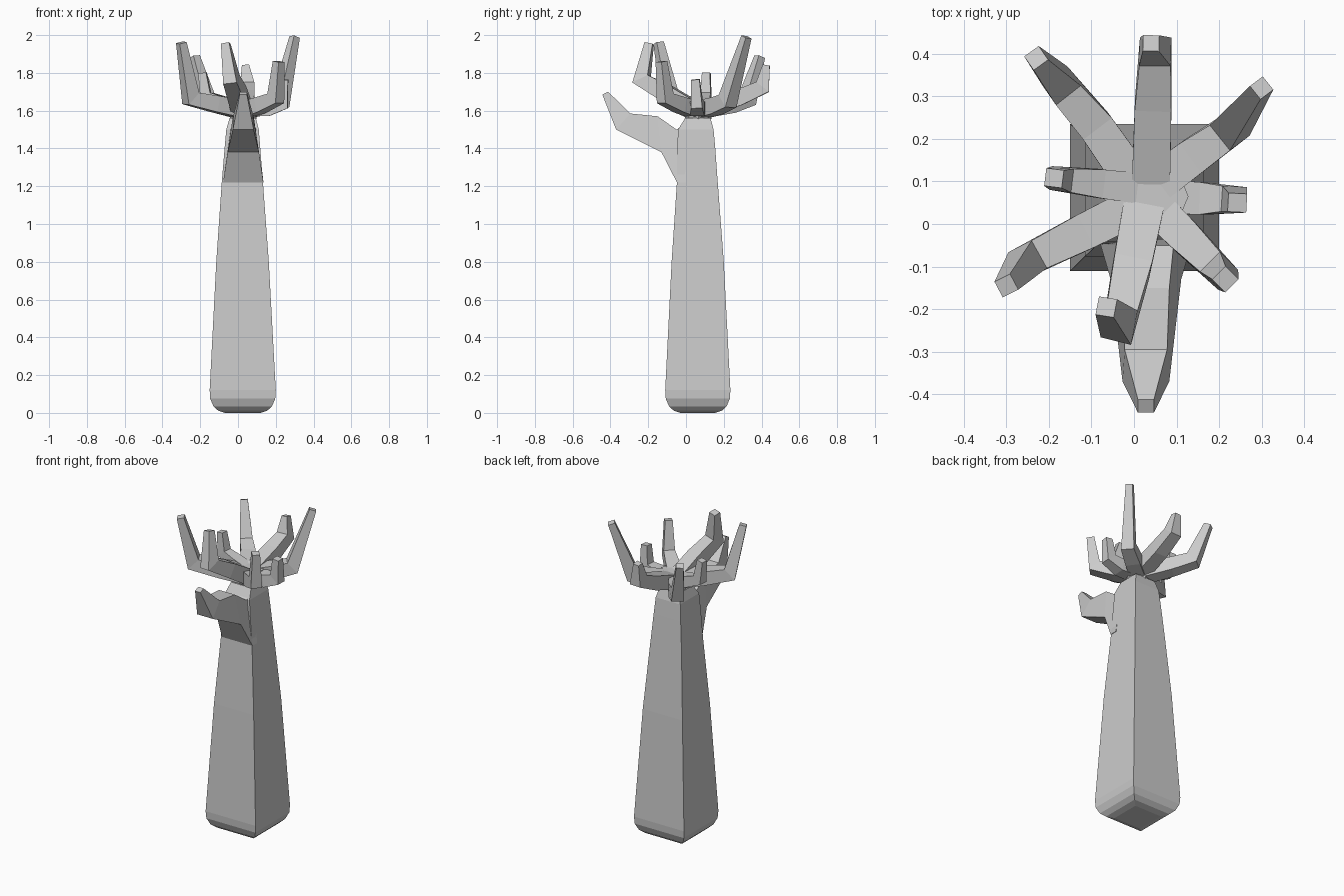
import bpy, bmesh
from math import cos, sin, pi
from mathutils import Vector

CX, CY = 0.025, 0.063


def loft(name, rings):
    """Skin a list of equal-length closed rings and cap both ends."""
    bm = bmesh.new()
    vs = [[bm.verts.new(p) for p in ring] for ring in rings]
    n = len(vs[0])
    for a, b in zip(vs, vs[1:]):
        for i in range(n):
            j = (i + 1) % n
            bm.faces.new((a[i], a[j], b[j], b[i]))
    bm.faces.new(vs[0][::-1])
    bm.faces.new(vs[-1])
    bmesh.ops.recalc_face_normals(bm, faces=bm.faces)
    me = bpy.data.meshes.new(name)
    bm.to_mesh(me)
    bm.free()
    ob = bpy.data.objects.new(name, me)
    bpy.context.collection.objects.link(ob)
    return ob


def limb(name, pts, radii):
    """Square tube along a bent path, mitred at the elbows."""
    pts = [Vector(p) for p in pts]
    flat = pts[1] - pts[0]
    side = Vector((-flat.y, flat.x, 0)).normalized()
    rings = []
    for i, (p, r) in enumerate(zip(pts, radii)):
        d0 = (pts[i] - pts[max(i - 1, 0)]).normalized()
        d1 = (pts[min(i + 1, len(pts) - 1)] - pts[i]).normalized()
        t = (d0 + d1).normalized()
        s = (side - t * side.dot(t)).normalized()
        u = t.cross(s)
        k = 1 / max(0.7, t.dot(d1 if d1.length else d0))
        rings.append([p + s * r * a + u * r * k * b
                      for a, b in ((1, 1), (-1, 1), (-1, -1), (1, -1))])
    return loft(name, rings)


# Trunk: square section with rounded foot (z, x0, x1, y0, y1)
section = [(0, -.07, .12, -.03, .155), (.012, -.105, .155, -.065, .19),
           (.035, -.13, .18, -.09, .215), (.075, -.147, .197, -.107, .232),
           (.12, -.15, .2, -.11, .235), (.8, -.115, .163, -.076, .2),
           (1.22, -.086, .132, -.048, .168), (1.4, -.071, .118, -.046, .155),
           (1.5, -.062, .11, -.042, .146), (1.56, -.045, .095, -.005, .13)]
loft("trunk", [[(a, c, z), (b, c, z), (b, d, z), (a, d, z)]
               for z, a, b, c, d in section])

# Crown hub that the upper branches grow from
loft("crown_hub", [[(0.028 + r * cos(i * pi / 4), 0.065 + r * sin(i * pi / 4), z)
                    for i in range(8)] for z, r in ((1.53, .06), (1.655, .1))])

# Low front branch: underside point, upper point, half widths below and above
prof = [((0.0, 1.22), (0.0, 1.53), .107, .07), ((-.048, 1.22), (-.05, 1.5), .107, .065),
        ((-.13, 1.38), (-.15, 1.57), .083, .055), ((-.37, 1.5), (-.295, 1.585), .055, .05),
        ((-.443, 1.685), (-.412, 1.70), .019, .019)]
loft("front_branch", [[(CX - w + .003, *lo), (CX + w + .003, *lo),
                       (CX + v + .003, *hi), (CX - v + .003, *hi)]
                      for lo, hi, w, v in prof])

# Upper crown branches: path and half thickness
branches = {
    "north": ([(.04, .10, 1.61), (.045, .28, 1.67), (.05, .405, 1.725), (.04, .425, 1.84)],
              (.045, .043, .037, .019)),
    "north_east": ([(.06, .10, 1.61), (.14, .16, 1.625), (.225, .22, 1.65), (.3, .32, 1.99)],
                   (.045, .043, .038, .02)),
    "east": ([(.06, .065, 1.61), (.16, .06, 1.61), (.235, .058, 1.635), (.243, .05, 1.765)],
             (.04, .038, .03, .022)),
    "south_east": ([(.06, .03, 1.61), (.12, -.03, 1.63), (.2, -.11, 1.665), (.215, -.13, 1.86)],
                   (.042, .04, .033, .022)),
    "south": ([(.02, .03, 1.61), (-.005, -.1, 1.69), (-.035, -.235, 1.765), (-.065, -.195, 1.955)],
              (.048, .045, .037, .022)),
    "south_west": ([(0, .04, 1.61), (-.12, -.02, 1.635), (-.25, -.085, 1.665), (-.3, -.145, 1.96)],
                   (.045, .043, .037, .021)),
    "west": ([(0, .085, 1.62), (-.08, .095, 1.64), (-.17, .105, 1.675), (-.188, .108, 1.8)],
             (.036, .034, .028, .021)),
    "north_west": ([(0, .10, 1.61), (-.09, .23, 1.63), (-.17, .325, 1.66), (-.23, .39, 1.885)],
                   (.045, .042, .037, .021)),
}
for name, (pts, radii) in branches.items():
    limb(name + "_branch", pts, radii)
